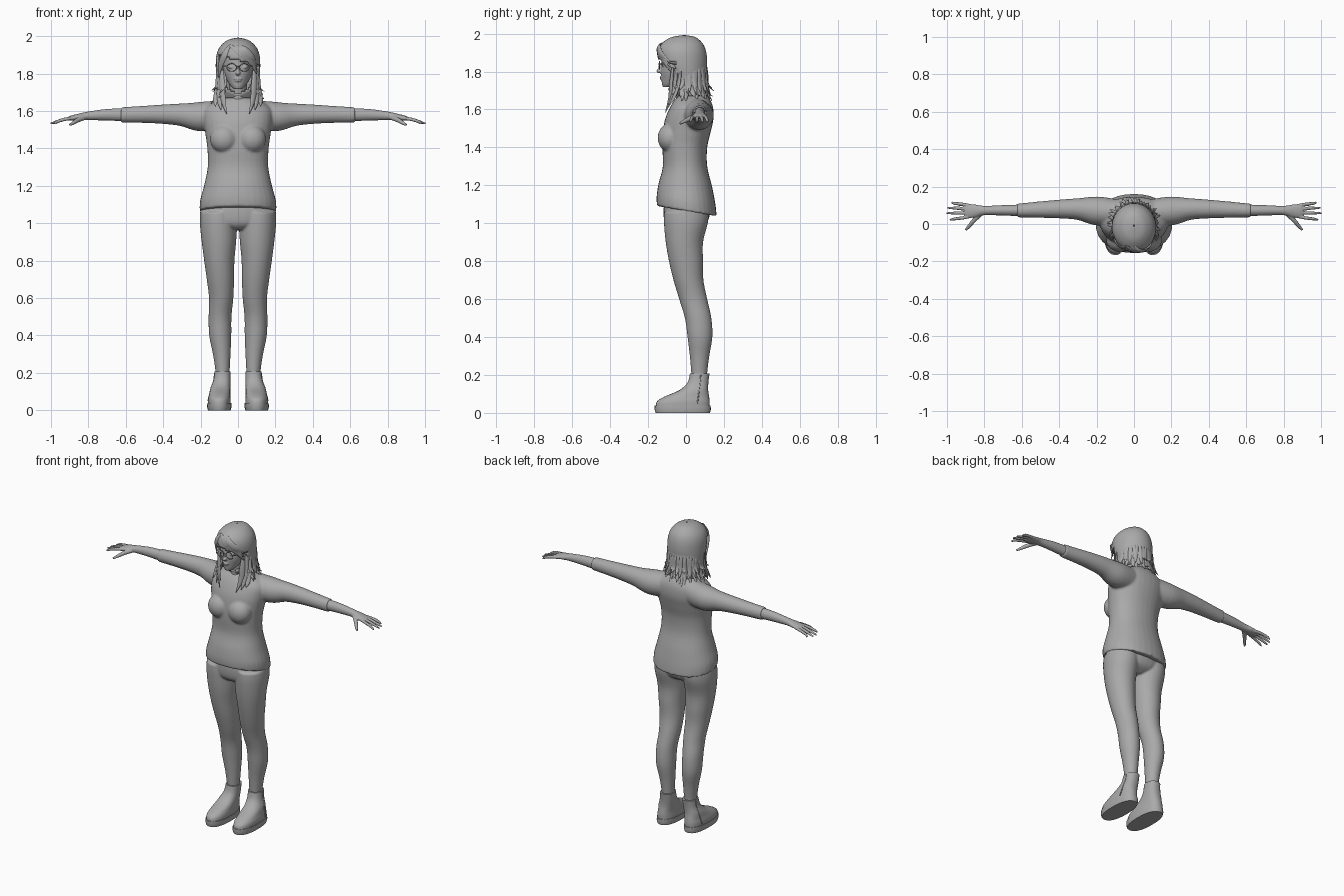
import bpy, bmesh, math, random
from mathutils import Vector

random.seed(4)
cube = bpy.data.objects.get("Cube")
if cube:
    bpy.data.objects.remove(cube, do_unlink=True)

grey = bpy.data.materials.new("plain_grey")
grey.use_nodes = True
grey.diffuse_color = (0.4, 0.4, 0.4, 1)
for node in grey.node_tree.nodes:
    if node.type == 'BSDF_PRINCIPLED':
        node.inputs["Base Color"].default_value = (0.4, 0.4, 0.4, 1)


def spline(rows, steps):
    """Catmull-Rom interpolation through rows of numbers."""
    out = []
    for i in range(len(rows) - 1):
        a, b, c, d = rows[max(i - 1, 0)], rows[i], rows[i + 1], rows[min(i + 2, len(rows) - 1)]
        for s in range(steps):
            t = s / steps
            out.append([q + t * (r - p) / 2 + t * t * (2 * p - 5 * q + 4 * r - s4) / 2
                        + t ** 3 * (3 * q - p - 3 * r + s4) / 2
                        for p, q, r, s4 in zip(a, b, c, d)])
    out.append(list(rows[-1]))
    return out


def circle(n, power=1.0):
    for k in range(n):
        a = math.tau * k / n
        c, s = math.cos(a), math.sin(a)
        yield math.copysign(abs(c) ** power, c), math.copysign(abs(s) ** power, s)


def stack(rows, steps=4, n=32, power=1.0):
    """Upright loft; row = height, centre x, half width, front y, back y, tilt."""
    rings = []
    for z, cx, rx, yf, yb, tilt in spline([(*r, 0)[:6] for r in rows], steps):
        ring = []
        for c, s in circle(n, power):
            y = (yf + yb) / 2 + s * (yb - yf) / 2
            ring.append(Vector((cx + rx * c, y, z - tilt * y)))
        rings.append(ring)
    return rings


def tube(rows, ref=(0, 0, 1), steps=4, n=16):
    """Loft along a path; row = x, y, z, half width, half thickness."""
    rows = spline(rows, steps)
    pts = [Vector(r[:3]) for r in rows]
    rings = []
    for i, p in enumerate(pts):
        t = (pts[min(i + 1, len(pts) - 1)] - pts[max(i - 1, 0)]).normalized()
        side = t.cross(Vector(ref)).normalized()
        up = side.cross(t)
        rings.append([p + side * rows[i][3] * c + up * rows[i][4] * s for c, s in circle(n)])
    return rings


def ball(centre, radii, n=16):
    rings = []
    for k in range(1, n):
        a = math.pi * k / n
        rings.append([Vector(centre) + Vector((radii[0] * c * math.sin(a), radii[1] * s * math.sin(a),
                      -radii[2] * math.cos(a))) for c, s in circle(n)])
    return rings


def flip(rings):
    return [[Vector((-v.x, v.y, v.z)) for v in ring] for ring in rings]


def both(lofts):
    return lofts + [flip(r) for r in lofts]


def finish(obj, angle=50):
    obj.data.materials.append(grey)
    bpy.ops.object.select_all(action='DESELECT')
    obj.select_set(True)
    bpy.context.view_layer.objects.active = obj
    bpy.ops.object.shade_smooth_by_angle(angle=math.radians(angle))
    return obj


def part(name, lofts, voxel=0, relax=4, caps=True, cut=None):
    """One object from lofts; voxel > 0 fuses them into a single skin."""
    bm = bmesh.new()
    for rings in lofts:
        vs = [[bm.verts.new(v) for v in ring] for ring in rings]
        n = len(vs[0])
        for lo, hi in zip(vs, vs[1:]):
            for k in range(n):
                bm.faces.new((lo[k], lo[(k + 1) % n], hi[(k + 1) % n], hi[k]))
        if caps:
            bm.faces.new(vs[0][::-1])
            bm.faces.new(vs[-1])
    bmesh.ops.recalc_face_normals(bm, faces=bm.faces)
    if cut:
        gone = [f for f in bm.faces if cut(f.calc_center_median())]
        bmesh.ops.delete(bm, geom=gone, context='FACES')
    mesh = bpy.data.meshes.new(name)
    bm.to_mesh(mesh)
    bm.free()
    obj = bpy.data.objects.new(name, mesh)
    bpy.context.collection.objects.link(obj)
    finish(obj)
    if voxel:
        fuse = obj.modifiers.new("fuse", 'REMESH')
        fuse.mode, fuse.voxel_size, fuse.use_smooth_shade = 'VOXEL', voxel, True
        soft = obj.modifiers.new("soften", 'SMOOTH')
        soft.factor, soft.iterations = 0.5, relax
    return obj


def torus(name, loc, tilt, scale, major, minor):
    bpy.ops.mesh.primitive_torus_add(location=loc, rotation=(math.radians(tilt), 0, 0), major_radius=major,
                                     minor_radius=minor, major_segments=32, minor_segments=8)
    obj = bpy.context.object
    obj.name, obj.scale = name, scale
    finish(obj)


# Sweater: body, bust and sleeves fused
body = stack([(1.065, 0, .205, -.153, .162, .17), (1.12, 0, .203, -.155, .155, .12),
              (1.2, 0, .182, -.145, .138, .06), (1.3, 0, .162, -.122, .112), (1.4, 0, .164, -.125, .112),
              (1.48, 0, .175, -.122, .13), (1.55, 0, .185, -.11, .145), (1.61, 0, .18, -.085, .143),
              (1.65, 0, .13, -.06, .128), (1.675, 0, .075, -.035, .11)], power=.92)
sleeve = tube([(.08, .06, 1.58, .07, .078), (.2, .07, 1.57, .077, .079), (.3, .08, 1.58, .058, .061),
               (.4, .08, 1.583, .05, .052), (.5, .077, 1.582, .044, .046), (.6, .073, 1.58, .038, .042),
               (.625, .073, 1.58, .038, .041)], n=24)
bust = ball((.075, -.085, 1.45), (.075, .065, .075))
part("sweater", [body] + both([sleeve, bust]), .007, 6)
torus("collar", (0, .008, 1.645), 24, (1, .95, 1), .073, .008)

# Trousers: hips and legs fused
hips = stack([(.965, 0, .05, -.08, .06), (1.0, 0, .185, -.112, .11), (1.08, 0, .2, -.118, .128),
              (1.16, 0, .16, -.1, .1)])
leg = stack([(.17, .083, .036, .032, .11), (.22, .083, .039, .027, .113), (.3, .087, .047, .02, .123),
             (.4, .095, .059, .008, .139), (.5, .096, .061, -.006, .134), (.6, .09, .065, -.036, .112),
             (.7, .094, .073, -.066, .092), (.8, .1, .081, -.09, .09), (.9, .102, .092, -.107, .09),
             (1.0, .104, .1, -.116, .115), (1.06, .102, .1, -.115, .12)])
part("trousers", [hips] + both([leg]), .006)

# Ankle boots with soles
boot = stack([(.03, .1, .061, -.16, .125), (.06, .1, .061, -.153, .125), (.085, .098, .057, -.115, .122),
              (.12, .094, .053, -.035, .117), (.16, .086, .046, .008, .118), (.208, .082, .043, .021, .124)],
             power=.85)
sole = stack([(0, .1, .061, -.16, .127), (.018, .1, .065, -.166, .131), (.038, .1, .064, -.165, .13)],
             steps=1, power=.85)
zipper = tube([(.161, .06, .05, .003, .003), (.146, .068, .11, .003, .003), (.13, .075, .16, .003, .003),
               (.126, .078, .2, .003, .003)], ref=(1, 0, 0), n=6)
part("boots", both([boot]))
part("soles", both([sole]))
part("boot_zippers", both([zipper]))

# Forearms and hands
forearm = tube([(.58, .073, 1.58, .032, .036), (.7, .073, 1.58, .028, .031), (.8, .072, 1.574, .025, .023),
                (.85, .07, 1.568, .035, .018), (.89, .068, 1.562, .036, .014), (.905, .068, 1.56, .028, .009)])
hand = [forearm]
for base, tip, reach in ((.097, .115, .975), (.079, .087, .998), (.06, .058, 1.003), (.042, .022, .985)):
    mid = (base + tip) / 2
    hand.append(tube([(.87, base, 1.564, .009, .01), (.92, mid, 1.557, .009, .0095),
                      (.96, (mid + tip) / 2, 1.546, .008, .0085), (reach, tip, 1.533, .005, .005)], n=10))
hand.append(tube([(.82, .055, 1.566, .014, .014), (.855, .02, 1.552, .012, .013),
                  (.88, -.01, 1.537, .01, .01), (.9, -.032, 1.525, .006, .006)], n=10))
part("left_hand", hand, .0035, 2)
part("right_hand", [flip(r) for r in hand], .0035, 2)

# Head with neck and facial features
skull = stack([(1.718, 0, .022, -.122, -.07), (1.735, 0, .04, -.127, -.03), (1.765, 0, .06, -.13, .02),
               (1.8, 0, .075, -.133, .05), (1.85, 0, .085, -.13, .08), (1.9, 0, .088, -.125, .088),
               (1.95, 0, .07, -.09, .07), (1.975, 0, .03, -.04, .03)])
neck = stack([(1.58, 0, .09, -.06, .09), (1.63, 0, .065, -.05, .085), (1.68, 0, .049, -.048, .07),
              (1.78, 0, .05, -.06, .06)])
nose = [ball((0, -.138, 1.803), (.013, .018, .012)), ball((0, -.132, 1.82), (.008, .014, .025))]
lips = [ball((0, -.128, 1.771), (.022, .01, .006)), ball((0, -.127, 1.761), (.018, .01, .006))]
eye = ball((.036, -.118, 1.835), (.016, .011, .009))
part("head", [skull, neck] + nose + lips + both([eye]), .0035, 2)

# Glasses
for side, x in (("left", .034), ("right", -.034)):
    torus(side + "_lens_rim", (x, -.14, 1.833), 90, (1, .8, 1), .026, .0025)
temple = tube([(.06, -.139, 1.84, .002, .003), (.085, -.1, 1.842, .002, .003), (.09, -.03, 1.84, .002, .003)])
bridge = tube([(-.009, -.141, 1.838, .002, .002), (0, -.146, 1.84, .002, .002), (.009, -.141, 1.838, .002, .002)])
part("glasses_frame", both([temple]) + [bridge])

# Hair cap, open around the face
cap = stack([(1.67, 0, .1, -.04, .114), (1.7, 0, .104, -.06, .113), (1.75, 0, .111, -.085, .108),
             (1.8, 0, .117, -.12, .11), (1.85, 0, .119, -.145, .112), (1.9, 0, .115, -.15, .107),
             (1.94, 0, .099, -.135, .093), (1.97, 0, .07, -.1, .067), (1.984, 0, .043, -.065, .042),
             (1.992, 0, .004, -.014, -.004)], n=64)
hair = part("hair_cap", [cap], caps=False, cut=lambda c: c.y < -.055 and c.z < 1.872 - .25 * c.x)
shell = hair.modifiers.new("thickness", 'SOLIDIFY')
shell.thickness, shell.offset = .012, -1

# Layered locks flicking outward around the nape and sides
locks = []
count = 26
for layer, lift in ((0, 0), (1, .045)):
    for i in range(count):
        a = math.radians(-42 + 264 * (i + layer / 2) / (count - 1))
        ca, sa = math.cos(a), math.sin(a)
        swing = random.uniform(-.015, .015)
        flick = random.uniform(.125, .148)
        drop = random.uniform(1.632, 1.675) + lift
        path = [(.106, 1.8 + lift / 2, .008), (.108, 1.74 + lift, .015), (.112, 1.69 + lift, .014),
                (flick, drop, .002)]
        rows = []
        for k, (r, z, w) in enumerate(path):
            s = swing * k / 3
            rows.append((r * ca - s * sa, r * sa * .95 + .008 + s * ca, z, w, w * .45))
        locks.append(tube(rows, ref=(ca, sa, 0), n=8))

# Long front locks framing the neck
for shift in (0, .02, .04):
    end = 1.585 + shift
    locks += both([tube([(.088 + shift / 2, -.07 + shift, 1.82, .01, .005), (.086 + shift / 2, -.078 + shift, 1.74, .017, .007),
                         (.08 + shift, -.085 + shift / 2, 1.66, .015, .006), (.06 + shift * 1.5, -.108 + shift / 2, end, .002, .002)],
                        ref=(.5, -1, 0), n=8)])
part("hair_locks", locks)

# Swept fringe from an off-centre parting
fringe = []
for d in (0, .022, .044):
    fringe.append(tube([(-.045 + d, -.118, 1.952, .006, .003), (.01 + d / 2, -.145, 1.915 + d / 3, .02, .006),
                        (.065 + d / 4, -.127, 1.872 + d / 3, .018, .006), (.1, -.08, 1.8 + d, .003, .002)],
                       ref=(.4, -1, .2), n=10))
fringe.append(tube([(-.045, -.118, 1.952, .006, .003), (-.07, -.124, 1.905, .018, .006),
                    (-.092, -.1, 1.85, .016, .006), (-.105, -.065, 1.78, .003, .002)], ref=(-.5, -1, .2), n=10))
part("fringe", fringe)
